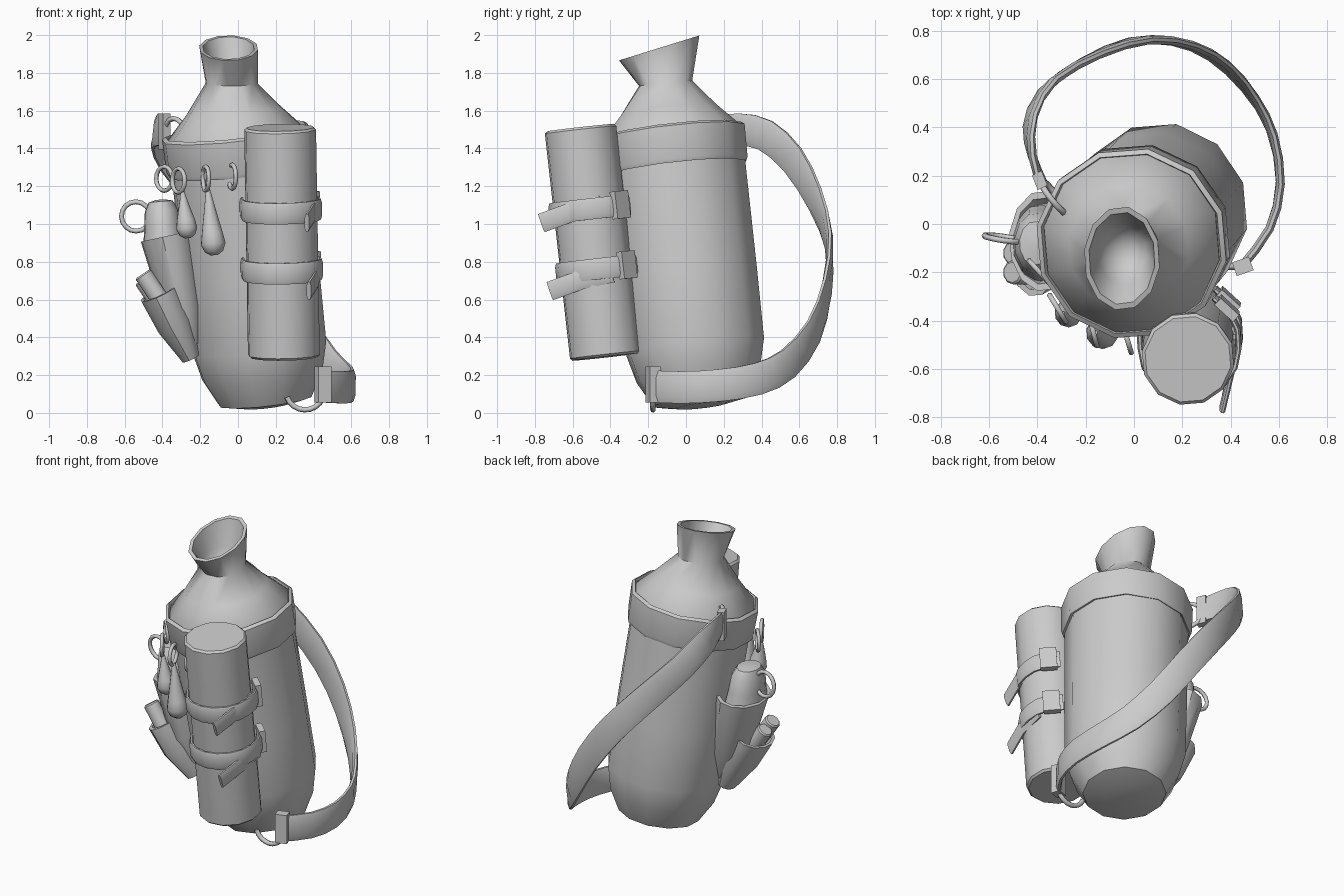
import bpy, bmesh
from math import sin, cos, pi, radians
from mathutils import Vector as V

cube = bpy.data.objects.get("Cube")
if cube:
    bpy.data.objects.remove(cube, do_unlink=True)

grey = bpy.data.materials.new("plain grey")
grey.use_nodes = True
GREY = (0.6, 0.6, 0.6, 1)
grey.diffuse_color = GREY
grey.node_tree.nodes["Principled BSDF"].inputs["Base Color"].default_value = GREY


def finish(ob, name, angle=40):
    ob.name = name
    ob.data.materials.append(grey)
    bpy.ops.object.select_all(action="DESELECT")
    ob.select_set(True)
    bpy.context.view_layer.objects.active = ob
    bpy.ops.object.shade_smooth_by_angle(angle=radians(angle))
    return ob


def loft(name, rings, closed=False, angle=40):
    """Skin a list of equal point loops; cap the ends unless closed."""
    bm = bmesh.new()
    loops = [[bm.verts.new(p) for p in r] for r in rings]
    n = len(loops[0])
    pairs = list(zip(loops, loops[1:])) + ([(loops[-1], loops[0])] if closed else [])
    for a, b in pairs:
        for i in range(n):
            j = (i + 1) % n
            bm.faces.new((a[i], a[j], b[j], b[i]))
    if not closed:
        bm.faces.new(loops[0][::-1])
        bm.faces.new(loops[-1])
    bmesh.ops.recalc_face_normals(bm, faces=bm.faces)
    me = bpy.data.meshes.new(name)
    bm.to_mesh(me)
    bm.free()
    ob = bpy.data.objects.new(name, me)
    bpy.context.collection.objects.link(ob)
    return finish(ob, name, angle)


def ring(c, u, v, n=12, phase=20):
    c, u, v = V(c), V(u), V(v)
    return [c + u * cos(2 * pi * i / n + radians(phase)) + v * sin(2 * pi * i / n + radians(phase))
            for i in range(n)]


def frame(axis):
    a = V(axis).normalized()
    v = a.cross(V((1, 0, 0))).normalized()
    return v.cross(a).normalized(), v, a


def lathe_rings(origin, axis, profile, n=12, squash=1):
    u, v, a = frame(axis)
    return [ring(V(origin) + a * t, u * r, v * r * squash, n) for r, t in profile]


def ribbon(name, pts, widths, thick=0.024):
    """Softly padded strap along pts; widths are half-width vectors."""
    pts = [V(p) for p in pts]
    rings = []
    for i, (p, w) in enumerate(zip(pts, widths)):
        tan = pts[min(i + 1, len(pts) - 1)] - pts[max(i - 1, 0)]
        n = tan.cross(w).normalized() * thick / 2
        h = w * 0.6
        rings.append([p + w + n * 0.4, p + h + n, p - h + n, p - w + n * 0.4,
                      p - w - n * 0.4, p - h - n, p + h - n, p + w - n * 0.4])
    return loft(name, rings)


def box(name, c, x, y, z):
    c, x, y, z = V(c), V(x), V(y), V(z)
    return loft(name, [[c + s * z + x + y, c + s * z - x + y, c + s * z - x - y, c + s * z + x - y]
                       for s in (-1, 1)])


def torus(name, loc, big, small, normal):
    bpy.ops.mesh.primitive_torus_add(location=loc, major_radius=big, minor_radius=small,
                                     major_segments=16, minor_segments=6,
                                     rotation=V(normal).to_track_quat("Z", "Y").to_euler())
    return finish(bpy.context.object, name, 80)


# Leaning bag body with rounded base, shoulder, slanted spout and hollow mouth
TOP, LEAN = (-0.01, -0.08, 1.475), (-0.12, -0.126, 1.1)
body = lathe_rings(TOP, LEAN, [(0.13, -1.455), (0.25, -1.43), (0.325, -1.29), (0.362, -1.14),
                               (0.367, -0.75), (0.37, -0.18), (0.37, 0), (0.255, 0.125)], squash=1.03)


def spout(c, rx, ry, slope):
    return ring(c, (rx, 0, 0), (0, ry, ry * slope))


body += [spout((-0.033, -0.108, 1.745), 0.14, 0.143, 0.1),
         spout((-0.05, -0.142, 1.932), 0.158, 0.216, 0.31),
         spout((-0.05, -0.142, 1.932), 0.138, 0.192, 0.31),
         spout((-0.04, -0.12, 1.8), 0.115, 0.13, 0.15),
         spout((-0.035, -0.11, 1.72), 0.085, 0.09, 0.1),
         spout((-0.03, -0.105, 1.69), 0.03, 0.03, 0.1)]
loft("bag_body", body, angle=50)

# Folded band around the top of the body
loft("bag_collar", lathe_rings(TOP, LEAN, [(0.388, -0.19), (0.396, -0.17), (0.4, 0.005), (0.38, 0.018),
                                           (0.365, -0.03), (0.365, -0.18)]), closed=True)

# Rolled tube on the front
TUBE, TILT = V((0.243, -0.424, 0.296)), V((-0.02, -0.135, 1.21))
loft("front_roll", lathe_rings(TUBE, TILT, [(0.18, 0), (0.193, 0.012), (0.193, 1.21), (0.18, 1.222)]))

# Two straps holding the tube, with keepers and loose tails
u, v, a = frame(TILT)
if v.y < 0:
    u, v = -u, -v
if u.x < 0:
    u = -u
for level, z, shift in (("upper", 0.785, V((0, 0, 0))), ("lower", 0.465, V((0.01, 0.045, -0.36)))):
    c = TUBE + a * z
    flat = [(-0.215, 0.2)] + [(-0.203 * cos(pi * i / 8), -0.203 * sin(pi * i / 8)) for i in range(9)]
    flat += [(0.198, 0.08), (0.165, 0.15), (0.1, 0.21)]
    ribbon(level + "_roll_strap", [c + u * x + v * y for x, y in flat], [a * 0.056] * len(flat))
    box(f"{level}_right_strap_keeper", c - u * 0.215 + v * 0.165 + a * 0.005,
        u * 0.017, v * 0.042, a * 0.073)
    box(f"{level}_left_strap_keeper", c + u * 0.155 + v * 0.165 + a * 0.005,
        u * 0.013 + v * 0.014, v * 0.035 - u * 0.038, a * 0.073)
    tail = [V(p) + shift for p in ((0.415, -0.44, 1.1), (0.405, -0.6, 1.065), (0.365, -0.765, 1.005))]
    ribbon(level + "_strap_tail", tail, [V((0, -0.017, 0.048))] * 3)

# Carrying strap sweeping round the back
path = [V(p) for p in ((0.45, -0.17, 0.14), (0.56, -0.02, 0.135), (0.605, 0.17, 0.145),
                       (0.57, 0.38, 0.18), (0.48, 0.54, 0.26), (0.35, 0.675, 0.43),
                       (0.2, 0.747, 0.66), (0.02, 0.757, 0.9), (-0.18, 0.685, 1.13),
                       (-0.36, 0.565, 1.34), (-0.43, 0.42, 1.47), (-0.42, 0.28, 1.5),
                       (-0.38, 0.17, 1.49))]
smooth = []
for i in range(len(path) - 1):
    p0, p1, p2, p3 = (path[max(0, min(len(path) - 1, i + k))] for k in (-1, 0, 1, 2))
    smooth += [p1, (p1 + p2) * 0.5625 - (p0 + p3) * 0.0625]
smooth.append(path[-1])
halves = []
for i, p in enumerate(smooth):
    tan = smooth[min(i + 1, len(smooth) - 1)] - smooth[max(i - 1, 0)]
    halves.append(V((p.x - 0.08, p.y - 0.1, 0)).cross(tan).normalized() * 0.085)
ribbon("carry_strap", smooth, halves, 0.036)

# Clips at both strap ends, with an open hook below and a ring above
box("lower_strap_clip", (0.45, -0.175, 0.15), (0.035, 0.012, 0), (-0.01, 0.028, 0), (0, 0, 0.095))
hook = []
for i in range(9):
    out = V((cos(radians(200 + 17 * i)), 0, sin(radians(200 + 17 * i))))
    hook.append(ring(V((0.355, -0.175, 0.118)) + out * 0.102, out * 0.015, (0, 0.015, 0), 6))
loft("lower_strap_hook", hook, angle=70)
box("upper_strap_clip", (-0.39, 0.18, 1.49), (0.02, 0.01, 0), (-0.012, 0.03, 0), (0, 0, 0.095))
torus("upper_strap_ring", (-0.33, 0.11, 1.47), 0.09, 0.014, (0.75, 0.6, 0.15))

# Side pouch holding a round-shouldered flask with a ring
DROP = (-0.13, 0, 0.6)
loft("side_pouch", lathe_rings((-0.25, -0.07, 0.36), DROP,
                               [(0.05, 0), (0.11, 0.2), (0.145, 0.59), (0.125, 0.59), (0.11, 0.5)], squash=1.45))
loft("side_flask", lathe_rings((-0.39, -0.08, 0.88), (-0.02, 0, 0.25),
                               [(0.115, 0), (0.1, 0.1), (0.09, 0.19), (0.065, 0.24), (0.02, 0.25)], squash=1.4))
torus("flask_ring", (-0.54, -0.06, 1.04), 0.078, 0.013, (0.15, 1, 0.1))

# Small pouch with two rolled sticks
loft("small_pouch", lathe_rings((-0.25, -0.08, 0.29), (-0.17, -0.05, 0.36),
                                [(0.05, 0), (0.1, 0.2), (0.112, 0.39), (0.095, 0.39), (0.08, 0.3)], squash=1.55))
for name, start in (("front_stick", (-0.4, -0.2, 0.58)), ("back_stick", (-0.4, -0.12, 0.55))):
    loft(name, lathe_rings(start, (-0.1, 0, 0.15), [(0.05, 0), (0.05, 0.18), (0.042, 0.188)], 10))

# Hanging teardrop charms and their hooks
for name, tip, low, r in (("left_charm", (-0.16, -0.45, 1.19), (-0.125, -0.45, 0.835), 0.068),
                          ("right_charm", (-0.295, -0.37, 1.18), (-0.265, -0.37, 0.925), 0.058)):
    d = V(tip) - V(low)
    prof = [(r * 0.3, 0), (r * 0.75, r * 0.3), (r, r * 0.9), (r * 0.85, r * 1.7),
            (r * 0.35, d.length * 0.8), (r * 0.15, d.length)]
    loft(name, lathe_rings(low, d, prof, 10), angle=60)
for i, (x, y, z, turn) in enumerate(((-0.39, -0.2, 1.24, 0.9), (-0.315, -0.35, 1.23, 0.6),
                                     (-0.17, -0.44, 1.24, 0.25), (-0.03, -0.47, 1.25, 0.3))):
    torus(f"charm_hook_{i + 1}", (x, y, z), 0.064, 0.012, (1, turn, 0))
